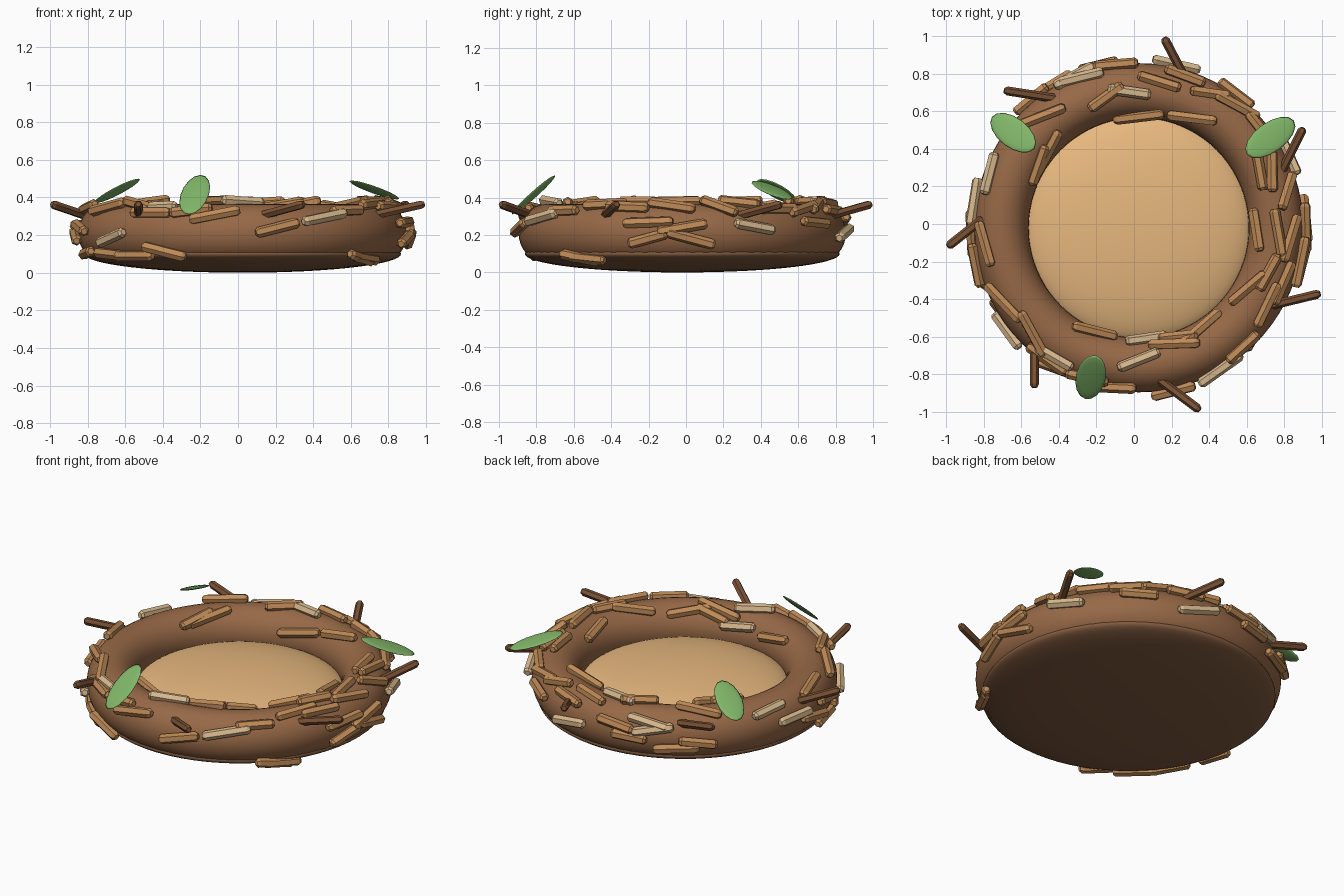
import bpy, bmesh, math, random
from mathutils import Matrix, Vector

random.seed(4)
cube = bpy.data.objects.get("Cube")
if cube:
    bpy.data.objects.remove(cube, do_unlink=True)

CENTRE = Vector((0.025, -0.02, 0.21))
RING, TUBE, HALF_HEIGHT = 0.73, 0.145, 0.155


def material(name, rgb):
    mat = bpy.data.materials.new(name)
    mat.use_nodes = True
    colour = (*rgb, 1)
    mat.diffuse_color = colour
    node = next(n for n in mat.node_tree.nodes if n.type == "BSDF_PRINCIPLED")
    node.inputs["Base Color"].default_value = colour
    return mat


WALL = material("nest brown", (0.31, 0.14, 0.062))
BASE = material("underside brown", (0.22, 0.105, 0.05))
PAD = material("warm straw", (0.82, 0.49, 0.215))
TWIG = material("twig brown", (0.52, 0.255, 0.095))
PALE = material("pale twig", (0.7, 0.49, 0.27))
DARK = material("dark twig", (0.2, 0.085, 0.036))
LEAF = material("leaf green", (0.22, 0.47, 0.14))


def finish(obj, name, mat, smooth=True):
    obj.name = obj.data.name = name
    obj.data.materials.append(mat)
    for poly in obj.data.polygons:
        poly.use_smooth = smooth


def mesh_object(name, bm, mat, smooth=True):
    mesh = bpy.data.meshes.new(name)
    bm.to_mesh(mesh)
    bm.free()
    obj = bpy.data.objects.new(name, mesh)
    bpy.context.collection.objects.link(obj)
    finish(obj, name, mat, smooth)


def ellipsoid(name, centre, axes, radii, mat, segments=64):
    """Squashed ball whose local axes are the ones given."""
    bm = bmesh.new()
    bmesh.ops.create_uvsphere(bm, u_segments=segments, v_segments=segments // 2, radius=1)
    rotation = Matrix(axes).transposed().to_4x4()
    bm.transform(Matrix.Translation(centre) @ rotation @ Matrix.Diagonal((*radii, 1)))
    mesh_object(name, bm, mat)


def add_twig(bm, centre, along, normal, length, radius):
    """Six-sided stick with chamfered ends."""
    along = along.normalized()
    side = normal.cross(along).normalized()
    up = along.cross(side)
    rings = []
    for place, size in ((-1, 0.6), (-0.88, 1), (0.88, 1), (1, 0.6)):
        middle = centre + along * place * length / 2
        rings.append([])
        for k in range(6):
            a = k * math.pi / 3
            offset = (side * math.cos(a) + up * math.sin(a)) * radius * size
            rings[-1].append(bm.verts.new(middle + offset))
    for low, high in zip(rings, rings[1:]):
        for k in range(6):
            n = (k + 1) % 6
            bm.faces.new((low[k], low[n], high[n], high[k]))
    bm.faces.new(rings[0][::-1])
    bm.faces.new(rings[-1])


def woven_twigs(name, layout, mat):
    """Lay sticks on the ring: angle round it, angle round the tube, slant."""
    bm = bmesh.new()
    for spec in layout:
        turn, roll, slant = (math.radians(v) for v in spec)
        out = Vector((math.cos(turn), math.sin(turn), 0))
        round_ring = Vector((-out.y, out.x, 0))
        round_tube = (out * -TUBE * math.sin(roll)
                      + Vector((0, 0, HALF_HEIGHT * math.cos(roll)))).normalized()
        normal = round_ring.cross(round_tube)
        centre = (CENTRE + out * (RING + TUBE * math.cos(roll))
                  + Vector((0, 0, HALF_HEIGHT * math.sin(roll))) + normal * 0.016)
        along = round_ring * math.cos(slant) + round_tube * math.sin(slant)
        add_twig(bm, centre, along, normal, random.uniform(0.21, 0.28), 0.029)
    mesh_object(name, bm, mat, smooth=False)


# Ring wall, padded middle and rounded underside
bpy.ops.mesh.primitive_torus_add(location=CENTRE, major_radius=RING, minor_radius=TUBE,
                                 major_segments=80, minor_segments=32)
wall = bpy.context.object
wall.scale.z = HALF_HEIGHT / TUBE
finish(wall, "nest_wall", WALL)
UPRIGHT = ((1, 0, 0), (0, 1, 0), (0, 0, 1))
ellipsoid("nest_pad", (CENTRE.x, CENTRE.y, 0.16), UPRIGHT, (0.605, 0.605, 0.125), PAD)
ellipsoid("nest_underside", (CENTRE.x, CENTRE.y, 0.1), UPRIGHT, (0.842, 0.842, 0.1), BASE)

# Brown sticks on the back and left of the ring
woven_twigs("back_twigs", [
    (73, 45, -5), (62, 60, 23), (82, 70, -10), (104, 95, 22), (104, 5, -3),
    (98, 25, -8), (90, 150, 14), (64, 120, 22), (51, 50, 14), (54, 20, -4),
    (38, 50, 0), (26, 95, -16), (23, 75, -23), (14, 58, -36), (148, 130, 17),
    (141, 130, 15), (131, 70, -21), (3, -10, -15), (122, -12, 3), (130, 0, -8),
], TWIG)

# Brown sticks on the front and right of the ring
woven_twigs("front_twigs", [
    (-1, 130, 13), (-2, 85, 12), (-4, 60, -15), (0, 10, 10), (-12, 20, 2),
    (-19, 90, -10), (-29, 115, -23), (-31, 65, 6), (-21, 55, -3), (-49, 45, 2),
    (-78, 10, 14), (-70, 135, -20), (-73, 122, -18), (-58, 130, 12), (-113, 145, 16),
    (-109, 45, 9), (-100, 35, 13), (-125, 40, 0), (-135, 65, -18), (-151, 55, 18),
    (-174, 55, 12), (-167, 10, -10), (-119, -35, -16), (-41, -50, -15),
    (-12, -10, 15), (-38, -52, -8), (-133, -45, 0), (-147, -40, -5), (-165, -38, 6),
    (-178, -5, -12),
], TWIG)

# Pale sticks scattered among them
woven_twigs("pale_twigs", [
    (94, 92, -12), (111, 38, -12), (113, 24, 12), (26, 12, -10), (-60, 30, 11),
    (-86, 150, 9), (-90, 100, 22), (-123, 55, 4), (171, 14, 0), (160, 45, 8),
    (-142, -8, 15), (77, 0, 12),
], PALE)

# Dark loose sticks poking outwards: tip x, y then root x, y
bm = bmesh.new()
for tx, ty, rx, ry in [
    (0.16, 0.99, 0.28, 0.76), (-0.69, 0.71, -0.4, 0.665), (-0.99, -0.12, -0.8, 0.03),
    (-0.53, -0.87, -0.53, -0.6), (0.35, -0.99, 0.11, -0.81), (0.99, -0.37, 0.7, -0.44),
    (0.9, 0.51, 0.78, 0.27),
]:
    tip, root = Vector((tx, ty, 0.365)), Vector((rx, ry, 0.3))
    add_twig(bm, (tip + root) / 2, tip - root, Vector((0, 0, 1)), (tip - root).length, 0.024)
mesh_object("loose_twigs", bm, DARK, smooth=False)

# Leaves: low outer end, high inner end, sideways direction
for name, low, high, across in [
    ("back_right_leaf", (-0.755, 0.57, 0.37), (-0.53, 0.4, 0.5), (0, 1, -0.24)),
    ("back_left_leaf", (0.85, 0.55, 0.39), (0.6, 0.37, 0.49), (0, 1, -0.2)),
    ("front_leaf", (-0.26, -0.93, 0.31), (-0.2, -0.7, 0.52), (1, 0, 0.25)),
]:
    low, high = Vector(low), Vector(high)
    along = (high - low).normalized()
    normal = along.cross(Vector(across)).normalized()
    side = normal.cross(along)
    ellipsoid(name, (low + high) / 2, (along, side, normal),
              ((high - low).length / 2, 0.079, 0.01), LEAF, 16)
